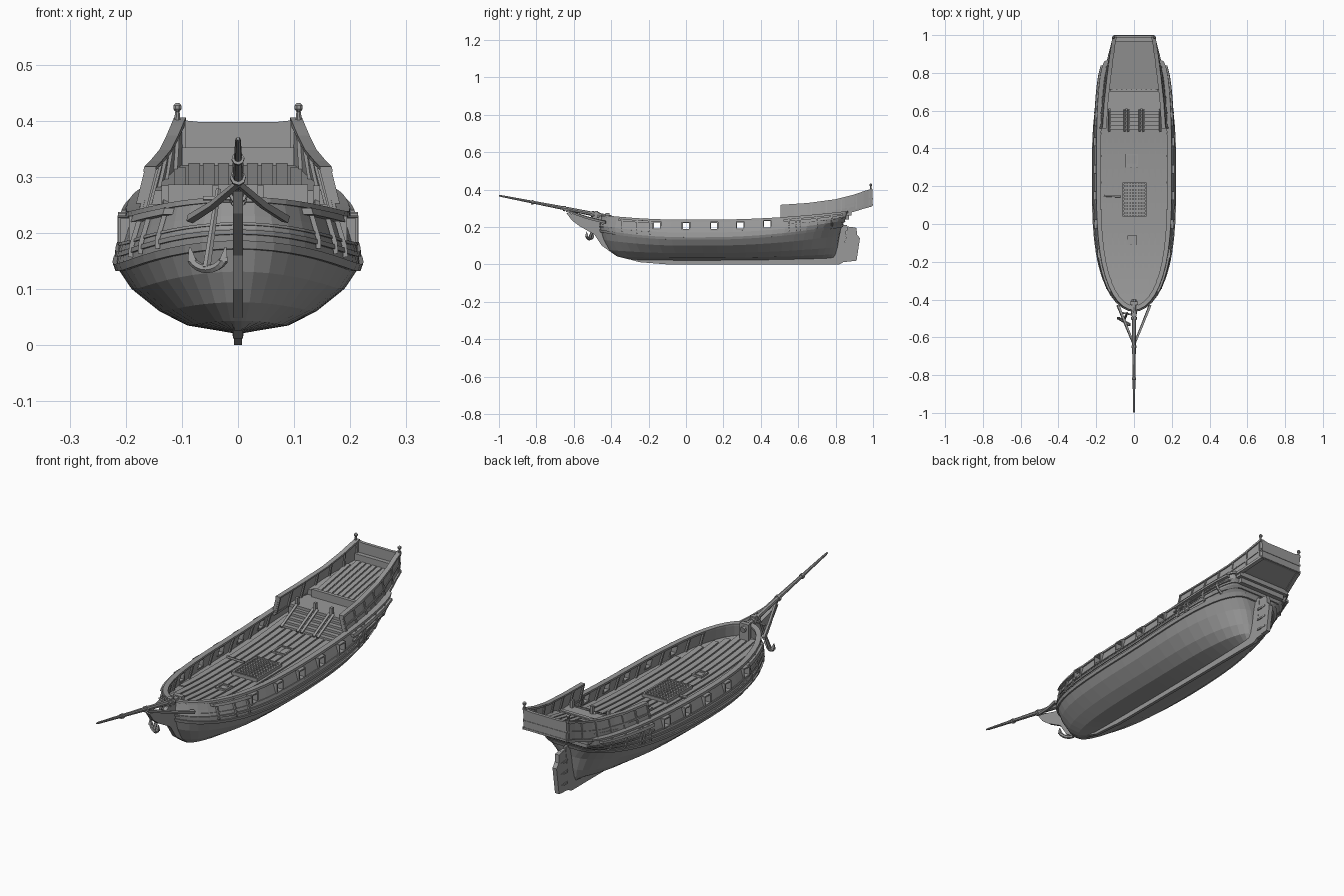
import bpy, bmesh, math
from mathutils import Vector

cube = bpy.data.objects.get("Cube")
if cube:
    bpy.data.objects.remove(cube, do_unlink=True)

grey = bpy.data.materials.new("weathered grey")
grey.use_nodes = True
grey.diffuse_color = (0.32, 0.32, 0.32, 1)
grey.node_tree.nodes["Principled BSDF"].inputs["Base Color"].default_value = (0.32, 0.32, 0.32, 1)


def tube(name, sections, closed=False, mirror_cap=False):
    """Skin closed cross-sections into a solid, with the ends capped or joined."""
    bm = bmesh.new()
    rows = [[bm.verts.new(p) for p in s] for s in sections]
    n = len(rows[0])
    pairs = list(zip(rows, rows[1:])) + ([(rows[-1], rows[0])] if closed else [])
    for a, b in pairs:
        for i in range(n):
            j = (i + 1) % n
            bm.faces.new((a[i], a[j], b[j], b[i]))
    if not closed:
        for row in (rows[0], rows[-1]):
            if mirror_cap:
                for i in range(n // 2 - 1):
                    bm.faces.new((row[i], row[i + 1], row[n - 2 - i], row[n - 1 - i]))
            else:
                bm.faces.new(row)
    bmesh.ops.recalc_face_normals(bm, faces=bm.faces)
    mesh = bpy.data.meshes.new(name)
    bm.to_mesh(mesh)
    bm.free()
    mesh.materials.append(grey)
    ob = bpy.data.objects.new(name, mesh)
    bpy.context.scene.collection.objects.link(ob)
    return ob


def box(name, x0, x1, y0, y1, z0, z1):
    return tube(name, [[(x0, y, z0), (x1, y, z0), (x1, y, z1), (x0, y, z1)] for y in (y0, y1)])


def bar(name, points, radii, sides=6):
    """Round bar through a list of points."""
    pts = [Vector(p) for p in points]
    out = []
    for i, p in enumerate(pts):
        d = (pts[min(i + 1, len(pts) - 1)] - pts[max(i - 1, 0)]).normalized()
        u = d.cross(Vector((0.3, 0.2, 1)) if abs(d.z) < 0.9 else Vector((0, 1, 0))).normalized()
        v = d.cross(u)
        out.append([p + radii[i] * (u * math.cos(a) + v * math.sin(a))
                    for a in (2 * math.pi * (k + 0.5) / sides for k in range(sides))])
    return tube(name, out)


def mix(table, key):
    """Linear look-up in a table sorted by its first column."""
    for a, b in zip(table, table[1:]):
        if key <= b[0]:
            break
    f = min(1, max(0, (key - a[0]) / (b[0] - a[0])))
    return [p + (q - p) * f for p, q in zip(a[1:], b[1:])]


# Hull form: height, half width, bow y, stern y, stern fullness, sheer
LEVELS = [(0.022, 0.012, -0.30, 0.79, 0, 0.3), (0.035, 0.09, -0.37, 0.80, 0, 0.5),
          (0.06, 0.14, -0.41, 0.81, 0.03, 0.8), (0.10, 0.19, -0.44, 0.82, 0.12, 1.3),
          (0.14, 0.217, -0.455, 0.835, 0.3, 1.6), (0.17, 0.213, -0.46, 0.85, 0.55, 1.45),
          (0.20, 0.204, -0.455, 0.855, 0.7, 1.2), (0.235, 0.193, -0.45, 0.86, 0.75, 1)]
MID = 0.25


def rise(y):
    return 0.025 * (y / 0.45) ** 2 if y < 0 else 0.045 * (max(0, y - 0.1) / 0.75) ** 2


def hull_point(y, z, d=0.0):
    w, bow, stern, full, sheer = mix(LEVELS, z)
    if y < MID:
        t, full = (MID - y) / (MID - bow + d), 0
    else:
        t = (y - MID) / (stern + d - MID)
    w = (w + d) * (full + (1 - full) * math.sqrt(max(0, 1 - min(1, t) ** 3)))
    return Vector((max(w, 0.006), y, z + sheer * rise(y)))


def hull_ring(z, d=0.0, n=13):
    w, bow, stern, full, sheer = mix(LEVELS, z)
    ys = [MID - math.sin(math.pi / 2 * (1 - i / n)) * (MID - bow + d) for i in range(n)]
    ys += [MID + math.sin(math.pi / 2 * i / n) * (stern + d - MID) for i in range(n + 1)]
    side = [hull_point(y, z, d) for y in ys]
    return side + [Vector((-p.x, p.y, p.z)) for p in reversed(side)]


DECK = 0.168
hull = tube("hull", [hull_ring(l[0]) for l in LEVELS] + [hull_ring(0.235, -0.014),
            hull_ring(DECK, -0.014)], mirror_cap=True)

# Gun ports cut through both bulwarks
PORTS = (-0.155, 0.0, 0.15, 0.29, 0.435)
for y in PORTS:
    z = 0.205 + rise(y)
    cutter = box("port_cutter", -0.4, 0.4, y - 0.017, y + 0.017, z - 0.017, z + 0.017)
    cutter.hide_render = True
    mod = hull.modifiers.new("port", "BOOLEAN")
    mod.operation, mod.solver, mod.object = "DIFFERENCE", "EXACT", cutter
    bpy.context.view_layer.objects.active = hull
    bpy.ops.object.modifier_apply(modifier=mod.name)
    bpy.data.objects.remove(cutter, do_unlink=True)
    for s in (-1, 1):
        x = s * hull_point(y, 0.205).x
        for k in (-1, 1):
            box("port_jamb", x - 0.012, x + 0.012, y + k * 0.020 - 0.003, y + k * 0.020 + 0.003, z - 0.022, z + 0.022)
            box("port_sill", x - 0.012, x + 0.012, y - 0.02, y + 0.02, z + k * 0.020 - 0.003, z + k * 0.020 + 0.003)

# Wales and rail running right round the hull
for name, z0, z1, d0, d1 in (("lower_wale", 0.132, 0.145, -0.004, 0.007),
                             ("middle_wale", 0.158, 0.167, -0.004, 0.005),
                             ("upper_wale", 0.178, 0.184, -0.004, 0.004),
                             ("rail", 0.229, 0.239, -0.018, 0.006)):
    tube(name, [hull_ring(z0, d0), hull_ring(z0, d1), hull_ring(z1, d1), hull_ring(z1, d0)], closed=True)

# Side channels, fenders and inner frames
for s in (-1, 1):
    def flip(p):
        return Vector((s * p.x, p.y, p.z))
    for name, y0, y1, z0, z1, d in (("fore_channel", -0.36, -0.17, 0.215, 0.228, 0.016),
                                    ("aft_channel", 0.52, 0.84, 0.212, 0.226, 0.014),
                                    ("gallery_moulding", 0.52, 0.84, 0.19, 0.197, 0.008)):
        ys = [y0 + (y1 - y0) * i / 6 for i in range(7)]
        tube(name, [[flip(hull_point(y, z, e)) for z, e in ((z0, -0.004), (z0, d), (z1, d), (z1, -0.004))] for y in ys])
    for y in (-0.34, -0.26, -0.19, 0.55, 0.59, 0.61, 0.7, 0.78):
        bar("side_fender", [flip(hull_point(y, z, 0.004)) for z in (0.15, 0.17, 0.2, 0.23)], [0.006] * 4, 4)
    for y in (-0.3, -0.23, -0.08, 0.075, 0.22, 0.36, 0.48):
        bar("inner_frame", [flip(hull_point(y, z, -0.016)) for z in (DECK, 0.2, 0.232)], [0.007] * 3, 4)

# Main deck planks, trimmed to the hull outline
for k in range(-5, 6):
    x = k * 0.032
    ys = [y for y in (-0.43 + 0.02 * i for i in range(52)) if hull_point(y, DECK, -0.014).x > abs(x) + 0.014]
    tube("deck_plank", [[(x - 0.0125, y, z - 0.008), (x + 0.0125, y, z - 0.008), (x + 0.0125, y, z + 0.005),
                         (x - 0.0125, y, z + 0.005)] for y in ys for z in [DECK + 1.45 * rise(y)]])

# Hatches on the main deck
def hatch(name, x0, x1, y0, y1, h):
    z = DECK + 1.45 * rise(y0)
    b = 0.008
    box(name + "_lid", x0, x1, y0, y1, z, z + h * 0.5)
    for a, c in ((x0, x0 + b), (x1 - b, x1)):
        box(name + "_coaming", a, c, y0, y1, z, z + h)
    for a, c in ((y0, y0 + b), (y1 - b, y1)):
        box(name + "_coaming", x0, x1, a, c, z, z + h)


hatch("main_hatch", -0.06, 0.065, 0.04, 0.22, 0.02)
hatch("aft_hatch", -0.045, 0.02, 0.3, 0.37, 0.012)
hatch("fore_hatch", -0.035, 0.015, -0.11, -0.06, 0.012)
for i in range(9):
    y = 0.06 + i * 0.0175
    box("grating_bar", -0.055, 0.06, y - 0.004, y + 0.004, DECK, DECK + 0.018)
for i in range(7):
    x = -0.043 + i * 0.015
    box("grating_bar", x - 0.003, x + 0.003, 0.045, 0.215, DECK, DECK + 0.016)
bar("pump_handle", [(-0.16, 0.15, 0.185), (-0.07, 0.145, 0.185)], [0.006, 0.006], 4)

# Stairs up to the quarterdeck
box("stair_bulkhead", -0.17, 0.17, 0.6, 0.612, 0.16, 0.25)
for i in range(5):
    box("stair_tread", -0.13, 0.14, 0.5 + 0.02 * i, 0.6, 0.17, 0.2 + 0.01 * i)
for x in (-0.13, -0.05, -0.03, 0.03, 0.05, 0.14):
    bar("stair_stringer", [(x, 0.49, 0.196), (x, 0.605, 0.256)], [0.007, 0.007], 4)
for x in (-0.13, -0.04, 0.04, 0.14):
    box("stair_post", x - 0.006, x + 0.006, 0.598, 0.612, 0.2, 0.285)

# Quarterdeck: y, bottom half width, bottom z, top half width, top z
UPPER = [(0.50, 0.182, 0.235, 0.162, 0.315), (0.65, 0.174, 0.245, 0.152, 0.325), (0.80, 0.152, 0.262, 0.135, 0.345),
         (0.90, 0.128, 0.287, 0.122, 0.37), (0.99, 0.105, 0.315, 0.108, 0.402)]
YS = (0.505, 0.58, 0.65, 0.72, 0.8, 0.85, 0.9, 0.95, 0.995)


def wall(y, f, d=0.0):
    xb, zb, xt, zt = mix(UPPER, y)
    return Vector((xb + (xt - xb) * f + d, y, zb + (zt - zb) * f))


def floor_z(y):
    return 0.276 + 0.05 * (y - 0.71) / 0.29


box("landing", -0.165, 0.165, 0.595, 0.715, 0.238, 0.252)
box("quarterdeck_beam", -0.125, 0.125, 0.7, 0.716, 0.25, 0.286)
floor = []
for y in (0.71, 0.8, 0.85, 0.9, 0.99):
    p = wall(y, 0)
    q = wall(y, 0.2)
    floor.append([(-p.x, y, p.z), (p.x, y, p.z), (q.x, y, floor_z(y)), (-q.x, y, floor_z(y))])
tube("quarterdeck_floor", floor)
for k in range(-4, 5):
    x = k * 0.026
    end = 0.98 if abs(k) < 4 else 0.93
    tube("quarterdeck_plank", [[(x - 0.01, y, z - 0.004), (x + 0.01, y, z - 0.004), (x + 0.01, y, z + 0.004),
                                (x - 0.01, y, z + 0.004)] for y in (0.716, end) for z in [floor_z(y)]])

for s in (-1, 1):
    def strip(name, f0, f1, d0, d1):
        tube(name, [[Vector((s * p.x, p.y, p.z)) for p in (wall(y, f0, d0), wall(y, f0, d1), wall(y, f1, d1),
                                                           wall(y, f1, d0))] for y in YS])
    strip("quarter_bulwark", 0, 1, -0.01, 0)
    strip("quarter_rail", 0.93, 1.04, -0.015, 0.006)
    strip("quarter_moulding", 0.42, 0.5, -0.004, 0.004)
    strip("quarter_sill", -0.06, 0.08, -0.012, 0.007)
    for y in (0.51, 0.59, 0.67, 0.75, 0.83, 0.91, 0.98):
        for d in (-0.012, 0.0):
            bar("quarter_post", [[s * p.x, p.y, p.z] for p in (wall(y, 0, d), wall(y, 1, d))], [0.006] * 2, 4)
    # Stern finials
    bar("finial", [(s * 0.108, 0.988, z) for z in (0.395, 0.412, 0.416, 0.421, 0.427, 0.432)],
        [0.006, 0.005, 0.004, 0.008, 0.008, 0.003], 8)
    # Beakhead rails running to the stem head
    bar("beakhead_rail", [(s * 0.085, -0.43, 0.225), (s * 0.045, -0.53, 0.25), (0, -0.64, 0.288)],
        [0.009, 0.008, 0.007], 4)

# Transom and stern mouldings
tube("transom", [[(-0.104, y, 0.312), (0.104, y, 0.312), (0.108, y, 0.402), (0.07, y, 0.398),
                  (-0.07, y, 0.398), (-0.108, y, 0.402)] for y in (0.984, 0.998)])
box("transom_shelf", -0.1, 0.1, 0.965, 0.986, 0.32, 0.352)
for z in (0.318, 0.35):
    box("transom_moulding", -0.108, 0.108, 0.99, 1.0, z - 0.004, z + 0.004)
box("counter_beam", -0.135, 0.135, 0.852, 0.885, 0.262, 0.288)
box("counter_step", -0.12, 0.12, 0.85, 0.872, 0.24, 0.265)


def plate(name, outline, half):
    """Flat timber cut to a side-view outline of y, z points."""
    return tube(name, [[(x, y, z) for y, z in outline] for x in (-half, half)])


# Keel, stem, sternpost and rudder
plate("keel", [(0.84, 0.01), (0.82, 0), (-0.1, 0), (-0.25, 0.012), (-0.3, 0.06), (-0.1, 0.04), (0.78, 0.05),
               (0.835, 0.21), (0.86, 0.21)], 0.007)
plate("stem", [(-0.25, 0.012), (-0.38, 0.05), (-0.45, 0.1), (-0.49, 0.16), (-0.57, 0.205), (-0.61, 0.235), (-0.64, 0.275),
               (-0.6, 0.268), (-0.52, 0.245), (-0.47, 0.27), (-0.42, 0.27), (-0.42, 0.15), (-0.3, 0.06)], 0.009)
plate("rudder_post", [(0.838, 0.012), (0.878, 0.016), (0.886, 0.2), (0.862, 0.202)], 0.007)
plate("rudder", [(0.876, 0.016), (0.912, 0.02), (0.93, 0.14), (0.914, 0.16), (0.912, 0.195), (0.884, 0.2)], 0.01)
for z in (0.05, 0.1, 0.15):
    box("rudder_hinge", -0.012, 0.012, 0.85, 0.9, z - 0.004, z + 0.004)

# Bowsprit with its bands, and the bow bitts
spar = [(0, -0.40, 0.25), (0, -0.64, 0.298), (0, -0.99, 0.366), (0, -1.0, 0.368)]
bar("bowsprit", spar, [0.013, 0.01, 0.005, 0.003], 8)
for y in (-0.47, -0.5, -0.65, -0.82):
    z = 0.25 - 0.197 * (y + 0.40)
    r = 0.017 + 0.016 * (y + 0.47)
    bar("bowsprit_band", [(0, y - 0.006, z), (0, y + 0.006, z - 0.002)], [r, r], 8)
box("bowsprit_bitt", -0.022, 0.022, -0.43, -0.41, 0.19, 0.275)
box("bow_knighthead", -0.012, 0.012, -0.49, -0.47, 0.25, 0.285)

# Anchor slung at the right bow
bar("anchor_shank", [(-0.035, -0.47, 0.278), (-0.056, -0.515, 0.138)], [0.005, 0.008], 6)
arc = [math.radians(200 + 14 * i) for i in range(11)]
bar("anchor_arms", [(-0.054 + 0.034 * math.cos(a), -0.515 - 0.02 * math.cos(a), 0.17 + 0.034 * math.sin(a))
                    for a in arc], [0.004] + [0.008] * 9 + [0.004], 6)
for k in (-1, 1):
    x, y = -0.054 + k * 0.028, -0.515 - k * 0.016
    bar("anchor_fluke", [(x, y, 0.15), (x + k * 0.004, y, 0.175)], [0.011, 0.002], 4)
bar("anchor_stock", [(-0.062, -0.47, 0.262), (-0.012, -0.48, 0.262)], [0.005, 0.005], 4)
